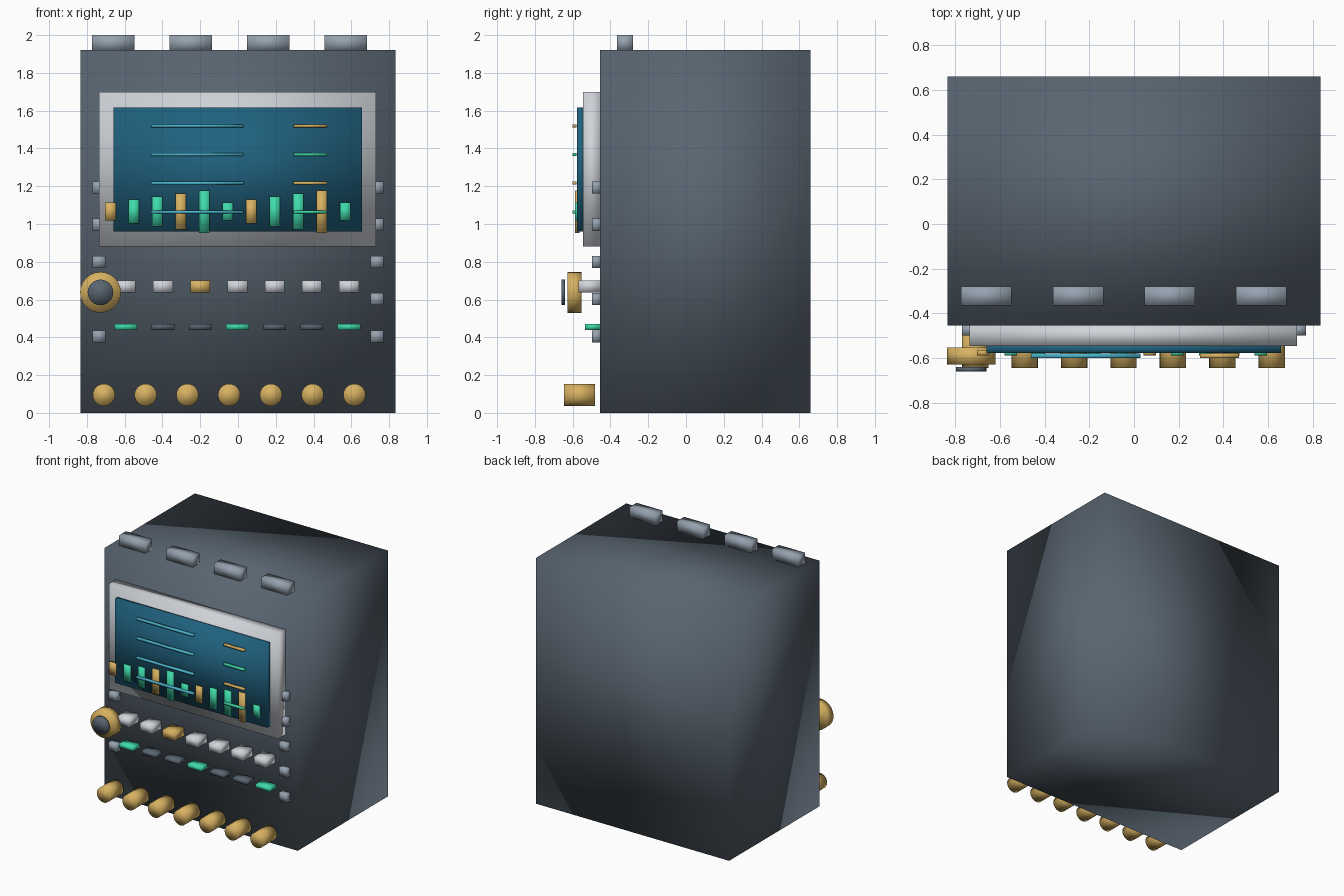
import bpy
from math import pi

cube = bpy.data.objects.get("Cube")
if cube:
    bpy.data.objects.remove(cube, do_unlink=True)


def material(name, color):
    m = bpy.data.materials.new(name)
    m.use_nodes = True
    rgba = (*color, 1)
    m.diffuse_color = rgba
    m.node_tree.nodes["Principled BSDF"].inputs["Base Color"].default_value = rgba
    return m


SLATE = material("slate", (0.10, 0.13, 0.165))
STEEL = material("steel", (0.30, 0.36, 0.43))
SILVER = material("silver", (0.63, 0.66, 0.70))
SCREEN = material("screen_blue", (0.014, 0.12, 0.21))
CYAN = material("cyan", (0.07, 0.46, 0.62))
GREEN = material("green", (0.05, 0.70, 0.40))
GOLD = material("gold", (0.68, 0.44, 0.12))


def finish(name, mat):
    ob = bpy.context.object
    ob.name = name
    ob.data.materials.append(mat)
    bpy.ops.object.transform_apply(location=False, rotation=True, scale=True)
    # Soft, continuous shading over every edge
    bpy.ops.object.shade_smooth()


def box(name, mat, x, y, z):
    """Box from (min, max) ranges on each axis."""
    bpy.ops.mesh.primitive_cube_add(size=1, location=[sum(r) / 2 for r in (x, y, z)])
    bpy.context.object.scale = [r[1] - r[0] for r in (x, y, z)]
    finish(name, mat)


def dial(name, mat, x, z, radius, y, sides=24):
    """Cylinder lying along the y axis."""
    bpy.ops.mesh.primitive_cylinder_add(
        vertices=sides, radius=radius, depth=y[1] - y[0],
        location=(x, sum(y) / 2, z), rotation=(pi / 2, 0, 0))
    finish(name, mat)


def span(center, size):
    return center - size / 2, center + size / 2


# Cabinet and top lugs
box("cabinet", SLATE, (-0.835, 0.835), (-0.455, 0.66), (0, 1.92))
for i in range(4):
    box(f"top_lug_{i}", STEEL, span(-0.66 + 0.41 * i, 0.226), (-0.365, -0.28), (1.915, 2))

# Display frame and screen
box("screen_frame", SILVER, (-0.735, 0.73), (-0.545, -0.45), (0.88, 1.70))
box("screen", SCREEN, (-0.66, 0.657), (-0.577, -0.54), (0.96, 1.617))

# Readout lines
for i in range(4):
    z = span(1.52 - 0.152 * i, 0.016)
    box(f"long_line_{i}", CYAN, (-0.46, 0.03), (-0.60, -0.58), z)
    box(f"short_line_{i}", GREEN if i % 2 else GOLD, (0.295, 0.47), (-0.60, -0.58), z)

# Bar chart
for i in range(11):
    box(f"chart_bar_{i}", GREEN if i % 3 else GOLD, span(-0.675 + 0.1242 * i, 0.056),
        (-0.587, -0.565), span(1.066, 0.095 + 0.0325 * (i % 5)))

# Side clips
for side in (-1, 1):
    for i in range(5):
        box(f"side_clip_{i}", STEEL, span(0.736 * side, 0.068), (-0.498, -0.45),
            span(0.405 + 0.197 * i, 0.064))

# Push buttons with indicator lamps beneath
for i in range(7):
    x = -0.594 + 0.197 * i
    box(f"button_{i}", GOLD if i == 2 else SILVER, span(x, 0.104), (-0.57, -0.45), (0.638, 0.70))
    box(f"lamp_{i}", SLATE if i % 3 else GREEN, span(x, 0.12), (-0.535, -0.45), (0.44, 0.471))

# Main knob
dial("main_knob", GOLD, -0.728, 0.638, 0.108, (-0.628, -0.553))
dial("main_knob_cap", SLATE, -0.728, 0.638, 0.068, (-0.66, -0.64))

# Bottom row of sockets
for i in range(7):
    dial(f"socket_{i}", GOLD, -0.71 + 0.221 * i, 0.095, 0.059, (-0.645, -0.482))
